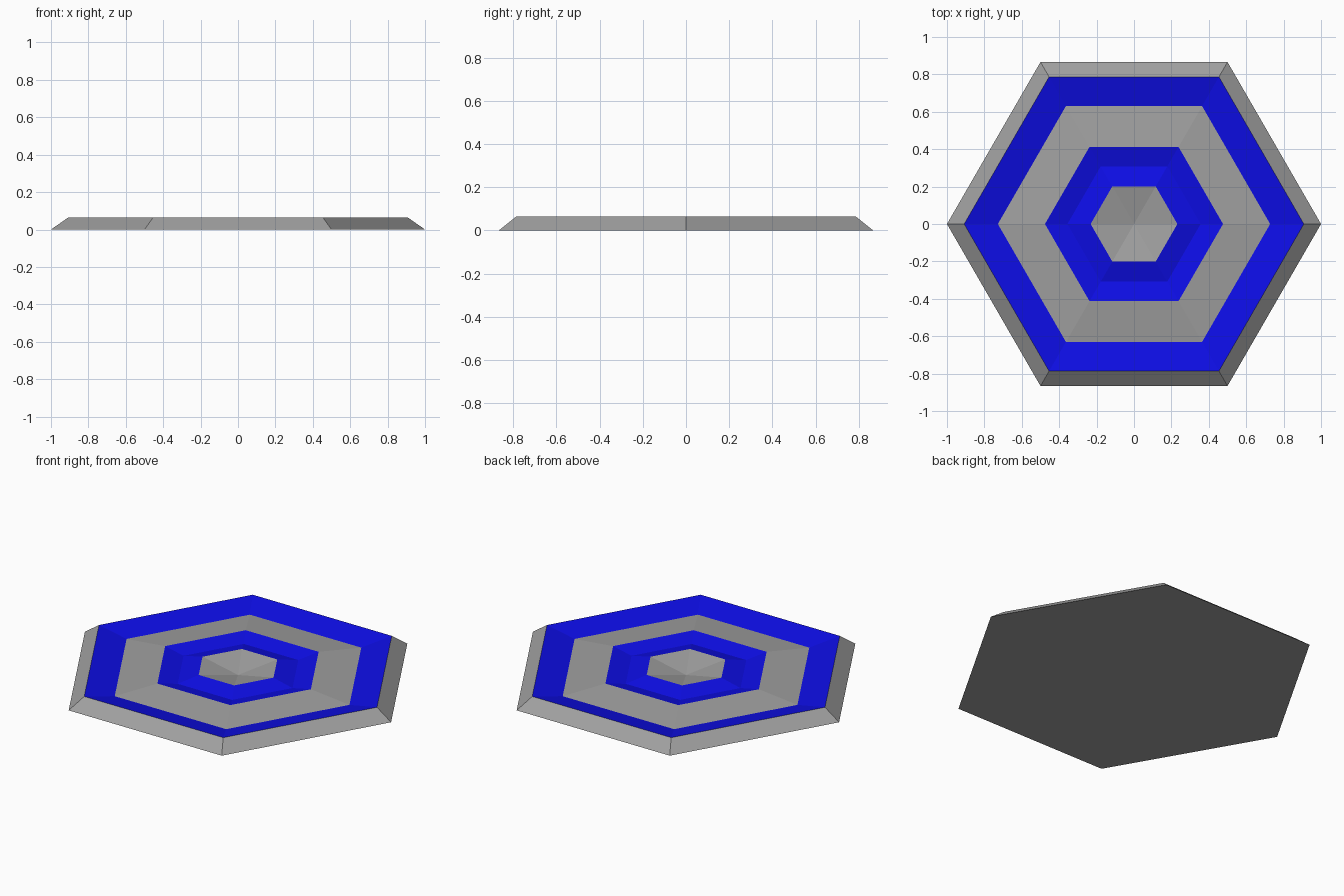
import bpy
import bmesh
from math import cos, sin, pi

cube = bpy.data.objects.get("Cube")
if cube:
    bpy.data.objects.remove(cube, do_unlink=True)


def make_material(name, color):
    mat = bpy.data.materials.new(name)
    mat.use_nodes = True
    mat.diffuse_color = color
    mat.node_tree.nodes["Principled BSDF"].inputs["Base Color"].default_value = color
    return mat


GREY, BLUE = 0, 1
SIDES = 6

# Profile from the outer edge inwards: radius, height, colour of the band inside it
profile = [
    (1.0, 0.0, GREY),      # sloped outer rim
    (0.908, 0.064, BLUE),  # outer band, falling
    (0.728, 0.03, GREY),   # middle band, rising gently
    (0.476, 0.055, BLUE),  # inner groove, falling
    (0.356, 0.03, BLUE),   # inner groove, rising
    (0.232, 0.058, GREY),  # shallow centre bowl
]
CENTRE_HEIGHT = 0.012

bm = bmesh.new()
rings = [
    [bm.verts.new((r * cos(2 * pi * i / SIDES), r * sin(2 * pi * i / SIDES), z))
     for i in range(SIDES)]
    for r, z, _ in profile
]

# Bands between neighbouring rings
for outer, inner, (_, _, color) in zip(rings, rings[1:], profile):
    for i in range(SIDES):
        j = (i + 1) % SIDES
        bm.faces.new((outer[i], outer[j], inner[j], inner[i])).material_index = color

# Centre bowl and flat underside
centre = bm.verts.new((0, 0, CENTRE_HEIGHT))
for i in range(SIDES):
    face = bm.faces.new((rings[-1][i], rings[-1][(i + 1) % SIDES], centre))
    face.material_index = profile[-1][2]
bm.faces.new(list(reversed(rings[0]))).material_index = GREY

mesh = bpy.data.meshes.new("hexagonal_tile")
bm.to_mesh(mesh)
bm.free()
mesh.materials.append(make_material("stone grey", (0.35, 0.35, 0.35, 1)))
mesh.materials.append(make_material("bright blue", (0.005, 0.005, 0.95, 1)))
tile = bpy.data.objects.new("hexagonal_tile", mesh)
bpy.context.collection.objects.link(tile)
